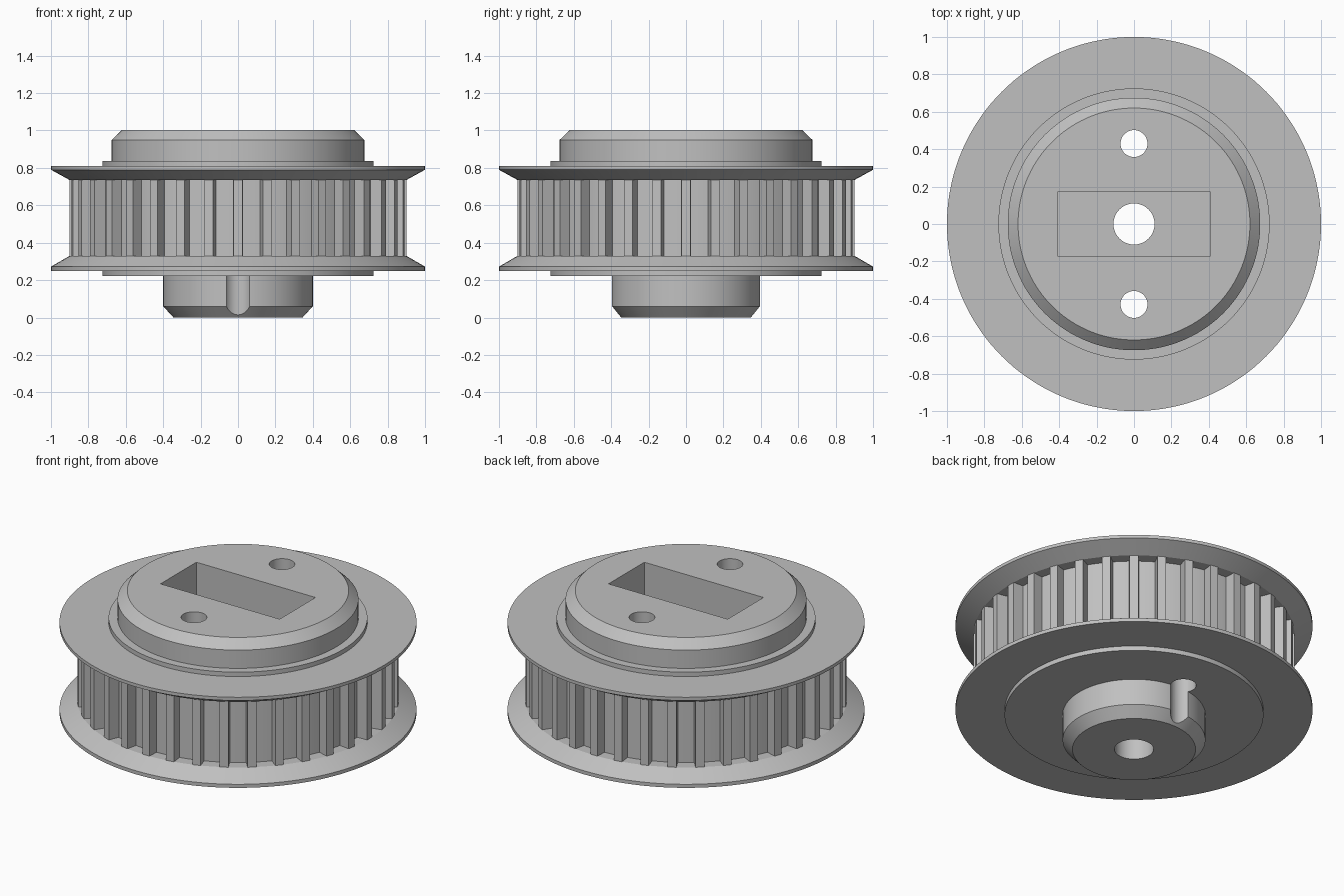
import bpy, bmesh
from math import sin, cos, pi, radians

cube = bpy.data.objects.get("Cube")
if cube:
    bpy.data.objects.remove(cube, do_unlink=True)

grey = bpy.data.materials.new("plain grey")
grey.use_nodes = True
colour = (0.53, 0.53, 0.53, 1)
grey.diffuse_color = colour
grey.node_tree.nodes["Principled BSDF"].inputs["Base Color"].default_value = colour

SEGMENTS = 144
TEETH = 36


def finish(name, bm):
    bmesh.ops.recalc_face_normals(bm, faces=bm.faces)
    mesh = bpy.data.meshes.new(name)
    bm.to_mesh(mesh)
    bm.free()
    mesh.materials.append(grey)
    obj = bpy.data.objects.new(name, mesh)
    bpy.context.collection.objects.link(obj)
    return obj


def lathe(name, profile):
    """Closed solid of revolution from (radius, z) points, with flat end caps."""
    bm = bmesh.new()
    rings = []
    for r, z in profile:
        rings.append([bm.verts.new((r * cos(2 * pi * i / SEGMENTS),
                                    r * sin(2 * pi * i / SEGMENTS), z))
                      for i in range(SEGMENTS)])
    for low, high in zip(rings, rings[1:]):
        for i in range(SEGMENTS):
            j = (i + 1) % SEGMENTS
            bm.faces.new((low[i], low[j], high[j], high[i]))
    bm.faces.new(rings[0])
    bm.faces.new(rings[-1])
    return finish(name, bm)


def cut(target, cutter):
    mod = target.modifiers.new("cut", 'BOOLEAN')
    mod.operation = 'DIFFERENCE'
    mod.solver = 'EXACT'
    mod.object = cutter
    bpy.context.view_layer.objects.active = target
    bpy.ops.object.modifier_apply(modifier=mod.name)
    bpy.data.objects.remove(cutter, do_unlink=True)


def round_cutter(y, radius):
    bm = bmesh.new()
    bmesh.ops.create_cone(bm, cap_ends=True, segments=48, radius1=radius,
                          radius2=radius, depth=3)
    bmesh.ops.translate(bm, verts=bm.verts, vec=(0, y, 0.5))
    return finish("round_cutter", bm)


def box_cutter(size, centre):
    bm = bmesh.new()
    bmesh.ops.create_cube(bm, size=1)
    bmesh.ops.scale(bm, verts=bm.verts, vec=size)
    bmesh.ops.translate(bm, verts=bm.verts, vec=centre)
    return finish("box_cutter", bm)


# Wheel body: hub, lower flange, toothed core, upper flange, collar and boss
body = lathe("pulley_body", [
    (0.345, 0), (0.4, 0.06), (0.4, 0.222),
    (0.725, 0.222), (0.725, 0.25), (1, 0.25), (1, 0.272), (0.9, 0.33),
    (0.835, 0.33), (0.835, 0.735),
    (0.9, 0.735), (1, 0.79), (1, 0.81), (0.725, 0.81), (0.725, 0.837),
    (0.675, 0.837), (0.675, 0.95), (0.62, 1.003)])

# Central bore, two offset pin holes that also notch the hub, square pocket
for y, radius in ((0, 0.11), (0.43, 0.072), (-0.43, 0.072)):
    cut(body, round_cutter(y, radius))
cut(body, box_cutter((0.815, 0.35, 0.8), (0, 0, 0.8)))

# Narrow tapered drive teeth between the flanges
bm = bmesh.new()
section = ((0.815, -0.028), (0.9, -0.024), (0.9, 0.024), (0.815, 0.028))
for t in range(TEETH):
    c, s = cos(2 * pi * t / TEETH), sin(2 * pi * t / TEETH)
    base = [bm.verts.new((r * c - w * s, r * s + w * c, 0.328)) for r, w in section]
    top = [bm.verts.new((v.co.x, v.co.y, 0.737)) for v in base]
    bm.faces.new(base)
    bm.faces.new(top)
    for i in range(4):
        j = (i + 1) % 4
        bm.faces.new((base[i], base[j], top[j], top[i]))
finish("drive_teeth", bm)

# Smooth the round walls while keeping the machined edges crisp
bpy.ops.object.select_all(action='DESELECT')
body.select_set(True)
bpy.context.view_layer.objects.active = body
bpy.ops.object.shade_smooth_by_angle(angle=radians(20))
